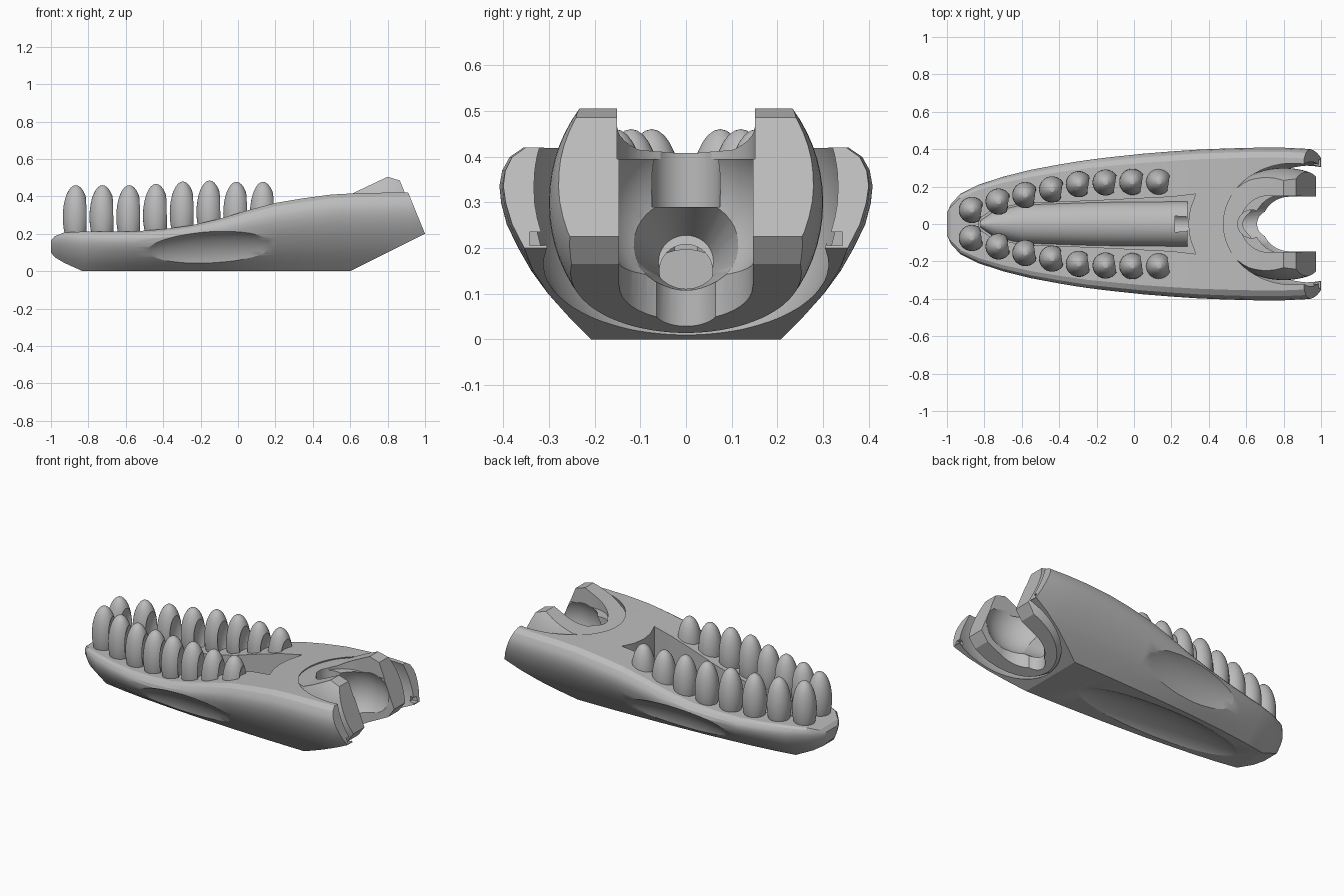
import bpy, bmesh, math
from mathutils import Matrix, Vector

cube = bpy.data.objects.get("Cube")
if cube:
    bpy.data.objects.remove(cube)

grey = bpy.data.materials.new("plain_grey")
grey.use_nodes = True
grey.diffuse_color = (0.5, 0.5, 0.5, 1)
grey.node_tree.nodes["Principled BSDF"].inputs["Base Color"].default_value = (0.5, 0.5, 0.5, 1)


def finish(name, bm):
    bmesh.ops.recalc_face_normals(bm, faces=bm.faces)
    mesh = bpy.data.meshes.new(name)
    bm.to_mesh(mesh)
    bm.free()
    mesh.materials.append(grey)
    obj = bpy.data.objects.new(name, mesh)
    bpy.context.collection.objects.link(obj)
    return obj


def ellipsoid(name, loc, radii, tilt=0, pitch=0, yaw=0, seg=48):
    bm = bmesh.new()
    bmesh.ops.create_uvsphere(bm, u_segments=seg, v_segments=seg // 2, radius=1)
    m = (Matrix.Translation(loc) @ Matrix.Rotation(yaw, 4, "Z") @ Matrix.Rotation(pitch, 4, "Y")
         @ Matrix.Rotation(tilt, 4, "X") @ Matrix.Diagonal((*radii, 1)))
    bm.transform(m)
    return finish(name, bm)


def tunnel(name, start, end, r1, r2):
    """Round cutter running along +x."""
    a, b = Vector(start), Vector(end)
    bm = bmesh.new()
    bmesh.ops.create_cone(bm, cap_ends=True, segments=40, radius1=r1, radius2=r2,
                          depth=(b - a).length)
    turn = (b - a).to_track_quat("Z", "Y").to_matrix().to_4x4()
    bm.transform(Matrix.Translation((a + b) / 2) @ turn)
    return finish(name, bm)


def prism(name, points, offset):
    """Extrude a closed outline of 3D points along offset."""
    bm = bmesh.new()
    face = bm.faces.new([bm.verts.new(p) for p in points])
    new = bmesh.ops.extrude_face_region(bm, geom=[face])["geom"]
    bmesh.ops.translate(bm, vec=offset, verts=[v for v in new if isinstance(v, bmesh.types.BMVert)])
    return finish(name, bm)


def slot(name, x, r, low, high=0.7, end=None):
    """Upright slot: round front, or a U shape open towards the rear if end is given."""
    stop = 40 if end is None else 20
    arc = [math.pi / 2 + math.pi * i / 20 for i in range(stop + (end is not None))]
    points = [(x + r * math.cos(a), r * math.sin(a), low) for a in arc]
    if end is not None:
        points += [(end, -r, low), (end, r, low)]
    return prism(name, points, (0, 0, high - low))


def box(name, low, high):
    bm = bmesh.new()
    bmesh.ops.create_cube(bm, size=1)
    lo, hi = Vector(low), Vector(high)
    bm.transform(Matrix.Translation((lo + hi) / 2) @ Matrix.Diagonal((*(hi - lo), 1)))
    return finish(name, bm)


def loft(name, sections, profile):
    """Skin mirrored half profiles along x; section = x, half width, low, high."""
    bm = bmesh.new()
    loop = profile + [(-y, z) for y, z in reversed(profile)]
    rings = [[bm.verts.new((x, w * y, lo + (hi - lo) * z)) for y, z in loop]
             for x, w, lo, hi in sections]
    n = len(loop)
    for a, b in zip(rings, rings[1:]):
        for i in range(n):
            j = (i + 1) % n
            bm.faces.new((a[i], a[j], b[j], b[i]))
    bm.faces.new(rings[0])
    bm.faces.new(rings[-1])
    return finish(name, bm)


def boolean(obj, cutters, mode="DIFFERENCE"):
    bpy.context.view_layer.objects.active = obj
    for c in cutters:
        mod = obj.modifiers.new("cut", "BOOLEAN")
        mod.operation, mod.solver, mod.object = mode, "EXACT", c
        bpy.ops.object.modifier_apply(modifier=mod.name)


def smooth(obj, angle=0.4):
    bpy.ops.object.select_all(action="DESELECT")
    obj.select_set(True)
    bpy.context.view_layer.objects.active = obj
    bpy.ops.object.shade_smooth_by_angle(angle=angle)


# Long rounded jaw body
side = [(0.51, 0), (0.63, 0.12), (0.74, 0.24), (0.83, 0.36), (0.9, 0.48), (0.96, 0.6),
        (0.99, 0.71), (1, 0.8), (0.985, 0.88), (0.945, 0.95), (0.87, 1)]
jaw = loft("jaw_body", [
    (-1, 0.06, 0.1, 0.165), (-0.98, 0.105, 0.075, 0.187), (-0.93, 0.16, 0.045, 0.207),
    (-0.83, 0.21, 0, 0.212), (-0.7, 0.253, 0, 0.212), (-0.55, 0.29, 0, 0.213),
    (-0.4, 0.318, 0, 0.225), (-0.25, 0.343, 0, 0.245), (-0.1, 0.36, 0, 0.28),
    (0.05, 0.376, 0, 0.325), (0.2, 0.388, 0, 0.365), (0.35, 0.398, 0, 0.39),
    (0.5, 0.404, 0, 0.41), (0.65, 0.408, 0, 0.418), (0.8, 0.408, 0, 0.42),
    (0.92, 0.402, 0, 0.42), (1.04, 0.39, 0, 0.42)], side)
rear = prism("rear_trim", [(x, -1, z) for x, z in (
    (-1.2, -0.1), (0.6, -0.1), (0.6, 0), (1, 0.2), (0.91, 0.42), (0.91, 0.6), (-1.2, 0.6))], (0, 2, 0))
boolean(jaw, [rear], "INTERSECT")

# Mouth pit, grip hollows and the clearance around the socket
half = [(-0.83, 0.025), (-0.76, 0.075), (-0.6, 0.11), (-0.2, 0.125), (0.2, 0.145), (0.33, 0.16)]
outline = ([(x, y, 0.1) for x, y in half] + [(0.3, 0.08, 0.1), (0.29, 0, 0.1), (0.3, -0.08, 0.1)]
           + [(x, -y, 0.1) for x, y in reversed(half)])
pit = prism("pit_cutter", outline, (0, 0, 0.5))
clearance = ellipsoid("clearance_cutter", (0.85, 0, 0.3), (0.39, 0.345, 0.36), seg=64)
grips = [ellipsoid("grip_cutter", (-0.13, s * 0.372, 0.066), (0.5, 0.12, 0.17), -s * 0.5, -0.05, s * 0.1)
         for s in (1, -1)]
belly = ellipsoid("belly_cutter", (-0.17, 0, -0.06), (0.7, 0.175, 0.1))
tips = [box("tip_cutter", (0.96, s * 0.325 - 0.017, 0.205), (1.1, s * 0.325 + 0.017, 0.235))
        for s in (1, -1)]

# Ball socket cup, trimmed to the slanted outline
cup = ellipsoid("socket_cup", (0.8, 0, 0.3), (0.36, 0.3, 0.325), seg=64)
trim = prism("cup_trim", [(x, -1, z) for x, z in (
    (0.3, 0), (0.6, 0), (0.93, 0.165), (0.972, 0.225), (0.865, 0.485), (0.8, 0.505),
    (0.61, 0.415), (0.5, 0.4), (0.3, 0.38))], (0, 2, 0))
boolean(cup, [trim], "INTERSECT")
cavity = [
    ellipsoid("ball_cutter", (0.81, 0, 0.29), (0.2, 0.188, 0.2)),
    tunnel("throat_cutter", (0.5, 0, 0.17), (0.72, 0, 0.23), 0.06, 0.13),
    tunnel("cord_cutter", (0.22, 0, 0.15), (0.56, 0, 0.15), 0.058, 0.058)]
slots = [
    slot("well_cutter", 0.83, 0.146, -0.1, end=1.2),
    slot("shoulder_cutter", 0.72, 0.151, 0.395, end=1.2),
    slot("upper_notch_cutter", 0.63, 0.075, 0.29),
    slot("lower_notch_cutter", 0.73, 0.072, -0.1, 0.2)]
boolean(cup, cavity + slots)
boolean(jaw, [pit, clearance, belly] + grips + tips + cavity)
smooth(jaw)
smooth(cup)

# Low rounded tongue on the pit floor
arch = [(math.cos(t * math.pi / 16), math.sin(t * math.pi / 16)) for t in range(8)] + [(0.05, 1)]
tongue = loft("tongue", [(-0.82, 0.02, 0.08, 0.14), (-0.75, 0.07, 0.08, 0.16), (-0.6, 0.105, 0.08, 0.17),
                         (-0.2, 0.118, 0.08, 0.18), (0.285, 0.122, 0.08, 0.2)], arch)
boolean(tongue, [cavity[-1]])
smooth(tongue)

# Egg-shaped teeth, scooped on the rear side
tooth = ellipsoid("tooth", (0, 0, 0), (0.07, 0.07, 0.17), seg=32)
scoop = ellipsoid("scoop_cutter", (0.118, 0, 0.01), (0.085, 0.08, 0.17), seg=32)
boolean(tooth, [scoop])
smooth(tooth)
rows = [(0.075, 0.29), (0.12, 0.29), (0.155, 0.29), (0.185, 0.297), (0.213, 0.31),
        (0.222, 0.315), (0.225, 0.308), (0.225, 0.308)]
for i, (y, z) in enumerate(rows):
    for s, label in ((1, "back"), (-1, "front")):
        copy = bpy.data.objects.new(f"tooth_{label}_{i + 1}", tooth.data)
        copy.location = (-0.867 + i * 0.143, s * y, z)
        copy.rotation_euler.z = -s * 0.15
        bpy.context.collection.objects.link(copy)

# Remove the helpers
for helper in [rear, pit, clearance, belly, trim, scoop, tooth] + grips + tips + cavity + slots:
    bpy.data.objects.remove(helper)
